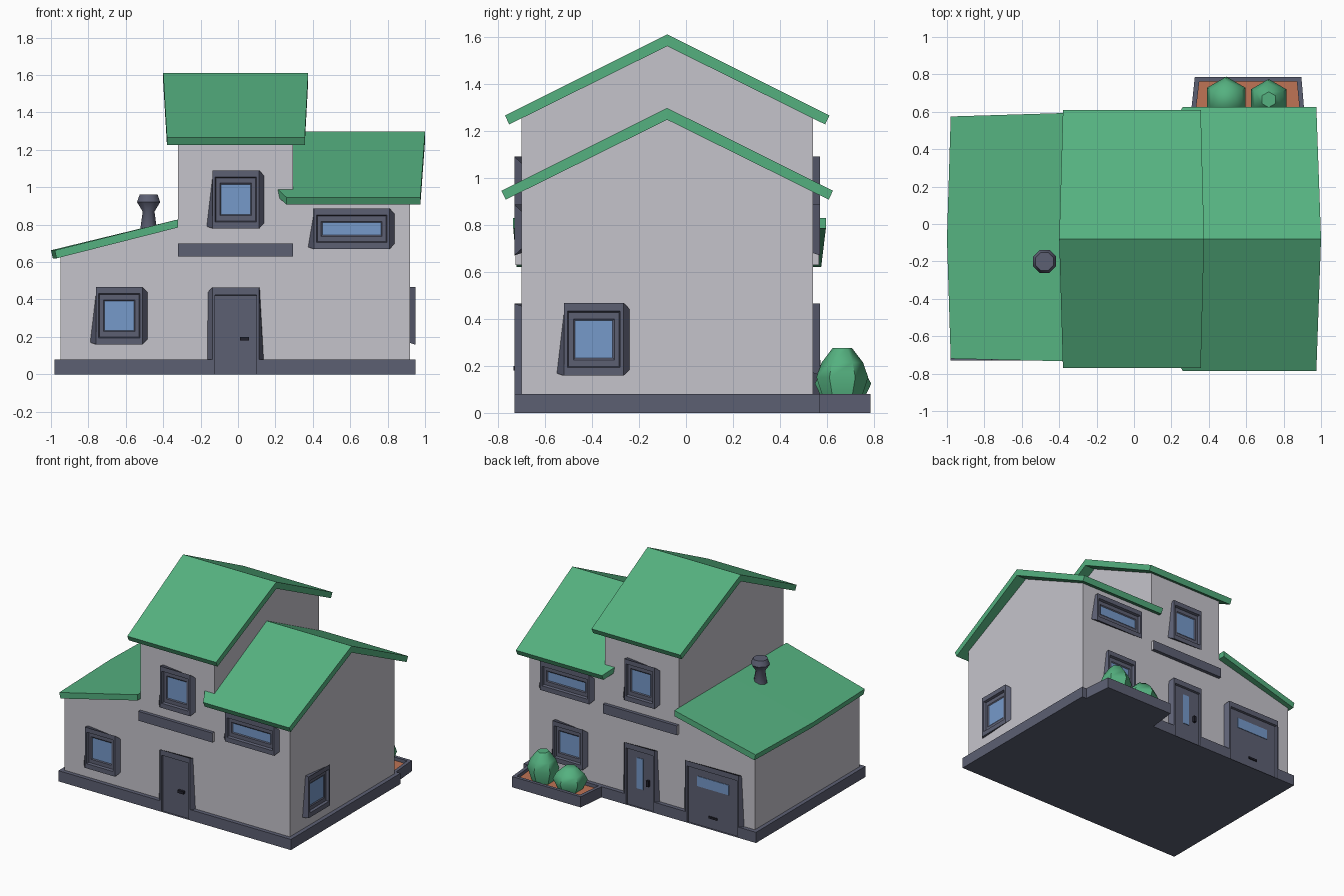
import bpy, bmesh, math
from mathutils import Matrix, Vector

cube = bpy.data.objects.get("Cube")
if cube:
    bpy.data.objects.remove(cube, do_unlink=True)


def material(name, rgb):
    m = bpy.data.materials.new(name)
    m.use_nodes = True
    m.diffuse_color = (*rgb, 1)
    m.node_tree.nodes["Principled BSDF"].inputs["Base Color"].default_value = (*rgb, 1)
    return m


WALL = material("wall plaster", (0.56, 0.55, 0.60))
GREEN = material("green", (0.09, 0.44, 0.215))
TRIM = material("slate trim", (0.107, 0.115, 0.17))
GLASS = material("blue glass", (0.18, 0.32, 0.59))
SOIL = material("planter soil", (0.52, 0.175, 0.09))
DARK = material("dark handle", (0.015, 0.015, 0.025))


def finish(name, bm, mats, smooth=False):
    bmesh.ops.recalc_face_normals(bm, faces=bm.faces)
    mesh = bpy.data.meshes.new(name)
    bm.to_mesh(mesh)
    bm.free()
    for m in mats:
        mesh.materials.append(m)
    if smooth:
        mesh.shade_smooth()
    ob = bpy.data.objects.new(name, mesh)
    bpy.context.collection.objects.link(ob)
    return ob


def loft(name, rings, mats, place=Matrix(), smooth=False):
    """Skin matching rings; the last cap takes the last material."""
    bm = bmesh.new()
    loops = [[bm.verts.new(place @ Vector(p)) for p in r] for r in rings]
    n = len(loops[0])
    for a, b in zip(loops, loops[1:]):
        for i in range(n):
            j = (i + 1) % n
            bm.faces.new((a[i], a[j], b[j], b[i]))
    bm.faces.new(loops[0])
    bm.faces.new(loops[-1]).material_index = len(mats) - 1
    return finish(name, bm, mats, smooth)


def box(name, lo, hi, mat, place=Matrix()):
    ring = lambda z: [(lo[0], lo[1], z), (hi[0], lo[1], z), (hi[0], hi[1], z), (lo[0], hi[1], z)]
    return loft(name, [ring(lo[2]), ring(hi[2])], [mat], place)


# Wall frames: local x runs along the wall, local -y points outward
FRONT = Matrix.Translation((0, -0.70, 0))
BACK = Matrix.Translation((0, 0.54, 0)) @ Matrix.Rotation(math.pi, 4, "Z")
SIDE = Matrix.Translation((0.92, 0, 0)) @ Matrix.Rotation(math.pi / 2, 4, "Z")
RIDGE = -0.08

# Main walls
def gable_walls(name, x0, x1, eave, peak):
    prof = [(-0.70, 0.03), (0.54, 0.03), (0.54, eave), (RIDGE, peak), (-0.70, eave)]
    loft(name, [[(x, y, z) for y, z in prof] for x in (x0, x1)], [WALL])


gable_walls("tower_walls", -0.32, 0.295, 1.27, 1.58)
gable_walls("wing_walls", 0.295, 0.92, 0.96, 1.27)
low = [(-0.95, 0.03), (-0.32, 0.03), (-0.32, 0.80), (-0.95, 0.645)]
loft("garage_walls", [[(x, y, z) for x, z in low] for y in (-0.70, 0.54)], [WALL])


# Gable roofs: chevron slabs whose ends flare toward the ridge
def gable_roof(name, half, eave, peak, left, right, thick=0.05):
    prof = [(-half, eave), (0, peak), (half, eave),
            (half - 0.018, eave - 0.038), (0, peak - thick), (0.018 - half, eave - 0.038)]
    bm = bmesh.new()
    ends = []
    for ridge_x, eave_x in (left, right):
        ends.append([bm.verts.new((ridge_x if y == 0 else eave_x, RIDGE + y, z)) for y, z in prof])
    for e in ends:
        bm.faces.new((e[0], e[1], e[4], e[5]))
        bm.faces.new((e[1], e[2], e[3], e[4]))
    a, b = ends
    for i in range(len(prof)):
        j = (i + 1) % len(prof)
        bm.faces.new((a[i], a[j], b[j], b[i]))
    finish(name, bm, [GREEN])


gable_roof("tower_roof", 0.69, 1.265, 1.61, (-0.40, -0.38), (0.375, 0.357))
gable_roof("wing_roof", 0.705, 0.945, 1.297, (-0.12, 0.26), (1.0, 0.975))

# Lean-to roof
rings = []
for y, x, flare in ((-0.72, -0.98, -0.015), (RIDGE, -1.0, 0), (0.575, -0.98, 0.02)):
    rings.append([(x, y, 0.663), (-0.32, y + flare, 0.828), (-0.32, y + flare, 0.785), (x + 0.01, y, 0.62)])
loft("garage_roof", rings, [GREEN])

# Plinth, notched where the doors stand
DOORS = [("front_door", FRONT, -0.012, 0.153), ("back_door", BACK, 0.012, 0.153), ("garage_door", BACK, 0.615, 0.25)]


def notched_edge(place, start, end):
    pts = [(start, -0.03)]
    for _, wall, u, w in DOORS:
        if wall == place:
            a, b = u - w + 0.03, u + w - 0.03
            pts += [(a, -0.03), (a, -0.005), (b, -0.005), (b, -0.03)]
    pts.append((end, -0.03))
    return [place @ Vector((u, d, 0)) for u, d in pts]


outline = notched_edge(FRONT, -0.98, 0.95) + notched_edge(BACK, -0.95, 0.98)
loft("plinth", [outline, [p + Vector((0, 0, 0.08)) for p in outline]], [TRIM])


# Windows: leaning surround, stepped recess, glass
def quad(w, bottom, top, depth):
    return [(-w, depth, bottom), (w, depth, bottom), (w, depth, top), (-w, depth, top)]


def window(name, place, u, v, w, h):
    rings = [[(-w, 0, -h + 0.01), (w - 0.005, 0, 0.027 - h), (w - 0.005, 0, h - 0.027), (0.035 - w, 0, h)]]
    for du, dv, depth in ((0.03, 0, -0.03), (0.045, 0.035, -0.03), (0.05, 0.04, -0.012),
                          (0.07, 0.068, -0.012), (0.077, 0.075, -0.007)):
        rings.append(quad(w - du, dv - h, h - dv, depth))
    loft(name, rings, [TRIM, GLASS], place @ Matrix.Translation((u, 0, v)))


for side, place, s in (("front", FRONT, 1), ("back", BACK, -1)):
    window(side + "_tower_window", place, -0.012 * s, 0.935, 0.155, 0.155)
    window(side + "_wing_window", place, 0.608 * s, 0.778, 0.233, 0.108)
    # Ledge band between the floors
    a, b = sorted((-0.32 * s, 0.295 * s))
    band = box(side + "_band", (a, -0.025, 0.63), (b, 0.01, 0.70), TRIM, place)
    band.data.materials.append(WALL)
    for f in band.data.polygons:
        f.material_index = int(abs(f.normal.x) > 0.9)
window("front_garage_window", FRONT, -0.635, 0.313, 0.155, 0.153)
window("back_wing_window", BACK, -0.585, 0.313, 0.155, 0.153)
window("side_wing_window", SIDE, -0.392, 0.313, 0.157, 0.155)

# Doors: leaning surround and recessed leaf
for name, place, u, w in DOORS:
    rings = [[(-w, 0, 0), (w, 0, 0), (w - 0.025, 0, 0.455), (0.005 - w, 0, 0.44)]]
    for du, top, depth in ((0.028, 0.465, -0.03), (0.041, 0.425, -0.03), (0.043, 0.422, -0.014)):
        rings.append(quad(w - du, 0, top, depth))
    loft(name, rings, [TRIM], place @ Matrix.Translation((u, 0, 0)))

box("front_door_handle", (0.01, -0.033, 0.18), (0.06, -0.012, 0.20), DARK, FRONT)
box("back_door_handle", (0.07, -0.033, 0.18), (0.088, -0.012, 0.225), DARK, BACK)
box("garage_door_handle", (0.58, -0.022, 0.075), (0.65, -0.012, 0.09), DARK, BACK)
box("back_door_glass", (-0.02, -0.018, 0.14), (0.035, -0.012, 0.37), GLASS, BACK)
box("garage_door_glass", (0.48, -0.018, 0.29), (0.745, -0.012, 0.365), GLASS, BACK)


# Planter
def planter_ring(inset, z):
    return [(0.30 + inset, 0.55, z), (0.915 - inset, 0.55, z),
            (0.895 - inset, 0.785 - inset, z), (0.325 + inset, 0.785 - inset, z)]


loft("planter", [planter_ring(0, 0), planter_ring(0, 0.08), planter_ring(0.024, 0.08),
                 planter_ring(0.024, 0.055)], [TRIM, SOIL])


# Turned parts: bushes and flue
def lathe(name, x, y, profile, sides, turn, mat):
    rings = []
    for r, z in profile:
        angles = [turn + math.tau * i / sides for i in range(sides)]
        rings.append([(x + r * math.cos(t), y + r * math.sin(t), z) for t in angles])
    ob = loft(name, rings, [mat], smooth=True)
    bpy.ops.object.select_all(action="DESELECT")
    ob.select_set(True)
    bpy.context.view_layer.objects.active = ob
    bpy.ops.object.shade_smooth_by_angle(angle=math.radians(50))


for name, x, y, r, top in (("tall_bush", 0.72, 0.665, 0.11, 0.275), ("short_bush", 0.493, 0.668, 0.12, 0.215)):
    rise = top - 0.05
    lathe(name, x, y, [(r * 0.7, 0.05), (r, 0.05 + rise * 0.45), (r * 0.8, 0.05 + rise * 0.73),
                       (r * 0.38, top)], 6, math.pi / 6, GREEN)
lathe("flue", -0.478, -0.20, [(0.052, 0.75), (0.034, 0.87), (0.067, 0.92), (0.052, 0.96)],
      8, math.pi / 8, TRIM)
